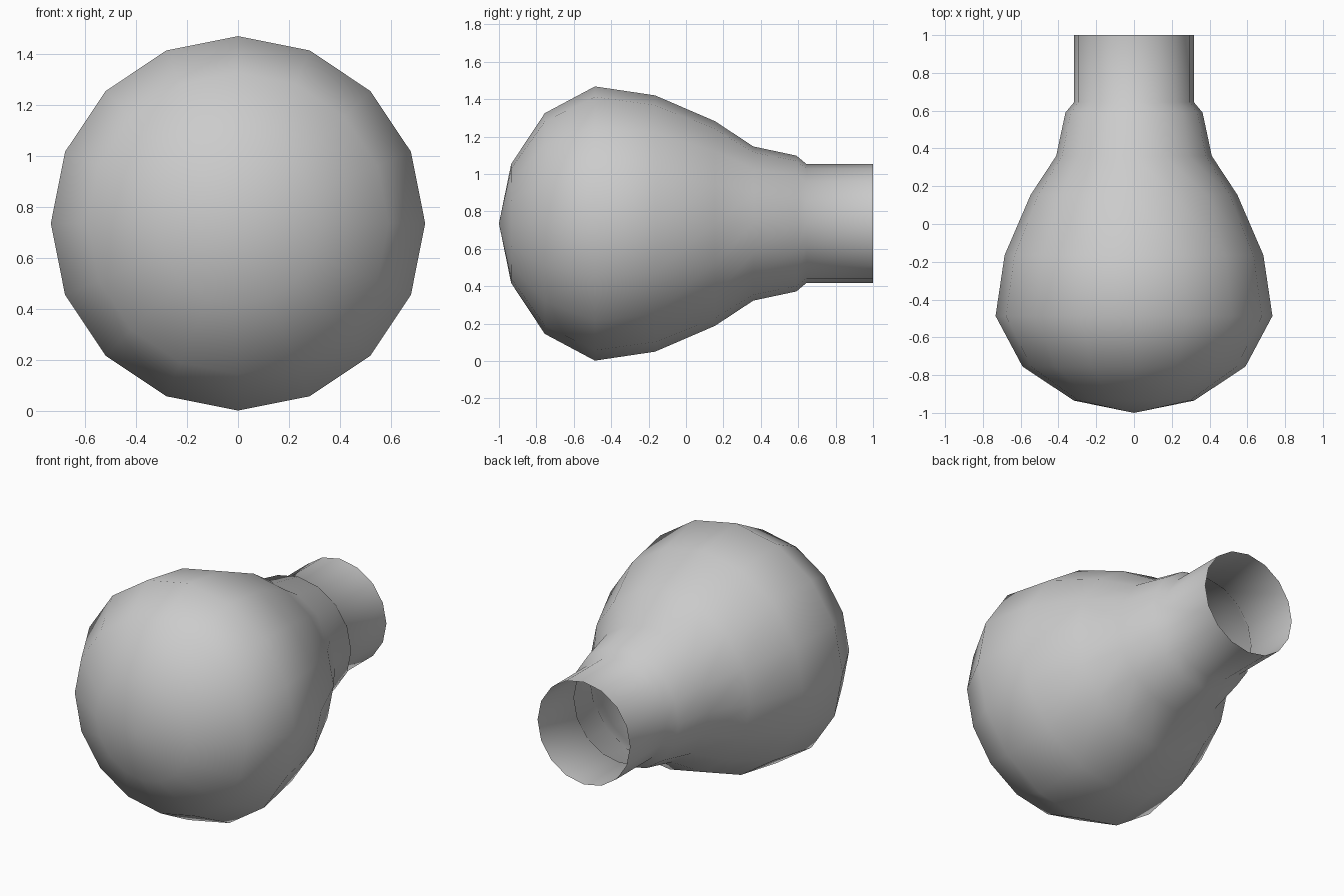
import bpy, bmesh
from math import sin, cos, tau

if "Cube" in bpy.data.objects:
    bpy.data.objects.remove(bpy.data.objects["Cube"])

SIDES = 16
AXIS_Z = 0.735

# Profile along y: (y, radius), from the rounded front to the open neck
profile = [(-0.935, 0.318), (-0.755, 0.59), (-0.487, 0.733), (-0.165, 0.685),
           (0.155, 0.547), (0.36, 0.412), (0.59, 0.363), (0.645, 0.317), (1.0, 0.317)]

bm = bmesh.new()

# Rings around the y axis
rings = [[bm.verts.new((r * cos(tau * i / SIDES), y, AXIS_Z + r * sin(tau * i / SIDES)))
          for i in range(SIDES)] for y, r in profile]

# Front tip and the skin between rings
tip = bm.verts.new((0, -1, AXIS_Z))
for i in range(SIDES):
    j = (i + 1) % SIDES
    bm.faces.new((tip, rings[0][i], rings[0][j]))
    for a, b in zip(rings, rings[1:]):
        bm.faces.new((a[i], b[i], b[j], a[j]))

bmesh.ops.recalc_face_normals(bm, faces=bm.faces)
# Make sure the open shell faces outward
if min(bm.faces, key=lambda f: f.calc_center_median().y).normal.y > 0:
    bmesh.ops.reverse_faces(bm, faces=bm.faces)
for f in bm.faces:
    f.smooth = True

mesh = bpy.data.meshes.new("bulb_shell")
bm.to_mesh(mesh)
bm.free()
bulb = bpy.data.objects.new("bulb_shell", mesh)
bpy.context.collection.objects.link(bulb)
